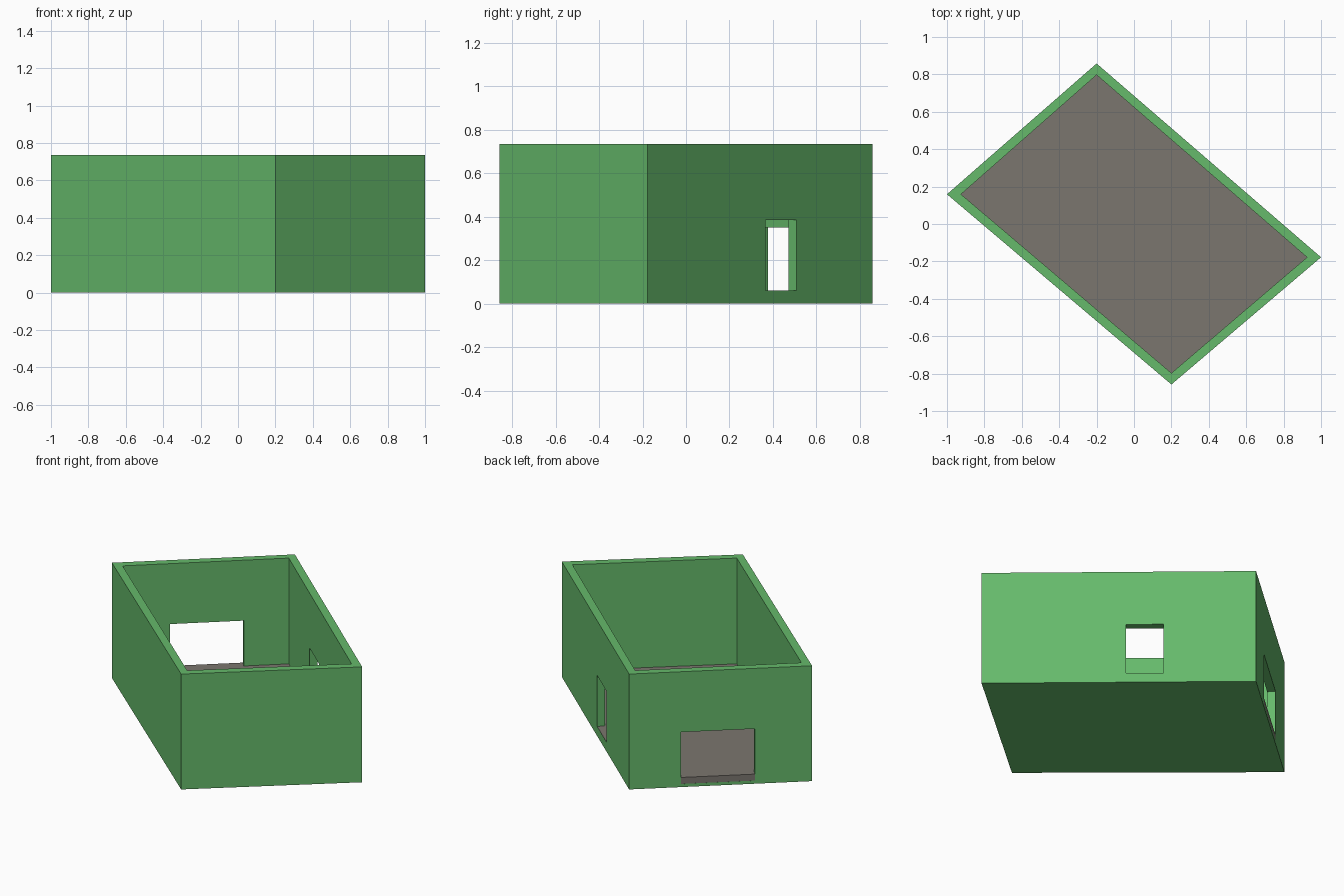
import bpy
import bmesh
from mathutils import Vector

cube = bpy.data.objects.get("Cube")
if cube:
    bpy.data.objects.remove(cube, do_unlink=True)


def material(name, colour):
    mat = bpy.data.materials.new(name)
    mat.use_nodes = True
    mat.diffuse_color = colour
    mat.node_tree.nodes["Principled BSDF"].inputs["Base Color"].default_value = colour
    return mat


def prism(name, corners, bottom, top, mat):
    """Extrude a flat outline from bottom to top."""
    bm = bmesh.new()
    face = bm.faces.new([bm.verts.new((x, y, bottom)) for x, y in corners])
    extruded = bmesh.ops.extrude_face_region(bm, geom=[face])
    verts = [g for g in extruded["geom"] if isinstance(g, bmesh.types.BMVert)]
    bmesh.ops.translate(bm, verts=verts, vec=(0, 0, top - bottom))
    bmesh.ops.recalc_face_normals(bm, faces=bm.faces)
    mesh = bpy.data.meshes.new(name)
    bm.to_mesh(mesh)
    bm.free()
    mesh.materials.append(mat)
    obj = bpy.data.objects.new(name, mesh)
    bpy.context.collection.objects.link(obj)
    return obj


def cut(target, cutter):
    """Subtract the cutter, then discard it."""
    mod = target.modifiers.new("cut", "BOOLEAN")
    mod.operation = "DIFFERENCE"
    mod.solver = "EXACT"
    mod.object = cutter
    bpy.context.view_layer.objects.active = target
    bpy.ops.object.modifier_apply(modifier=mod.name)
    bpy.data.objects.remove(cutter, do_unlink=True)


def opening(start, end, t0, t1, bottom, top):
    """Box through the wall from start to end, between two fractions of it."""
    start, end = Vector(start), Vector(end)
    along = end - start
    out = Vector((along.y, -along.x)).normalized() * 0.1
    p, q = start + along * t0, start + along * t1
    return prism("opening", [p - out, q - out, q + out, p + out], bottom, top, green)


green = material("wall green", (0.133, 0.49, 0.147, 1))
grey = material("floor grey", (0.198, 0.181, 0.159, 1))

# Skewed four-sided footprint: back, right, front, left corners
outer = [(-0.2, 0.858), (1.0, -0.178), (0.2, -0.858), (-1.0, 0.159)]
inner = [(-0.2, 0.797), (0.925, -0.178), (0.2, -0.797), (-0.925, 0.159)]
back, right, front, left = outer

# Walls with a thin base, hollowed from above
walls = prism("walls", outer, 0, 0.735, green)
cut(walls, prism("room_space", inner, 0.02, 1, green))

# Wide doorway in the short wall, narrow window in the long wall
cut(walls, opening(back, left, 0.284, 0.687, 0.02, 0.35))
cut(walls, opening(back, right, 0.338, 0.474, 0.06, 0.385))

# Floor slab runs under the walls and shows in both openings
prism("floor", [Vector(c) * 0.999 for c in outer], 0.019, 0.061, grey)
